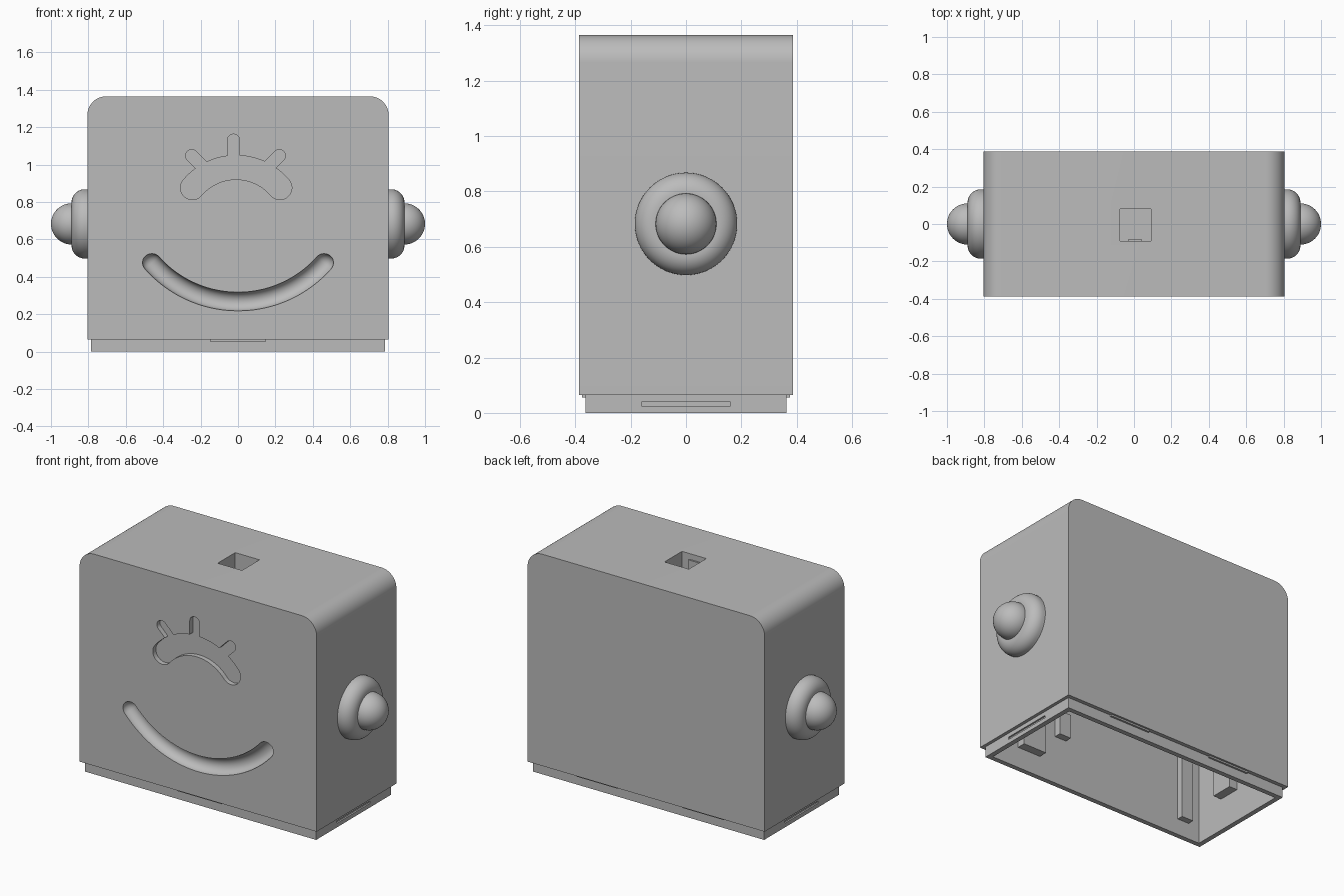
import bpy, bmesh
from math import sin, cos, pi, atan2

cube = bpy.data.objects.get("Cube")
if cube:
    bpy.data.objects.remove(cube, do_unlink=True)

grey = bpy.data.materials.new("plain grey")
grey.use_nodes = True
grey.diffuse_color = (0.5, 0.5, 0.5, 1)
grey.node_tree.nodes["Principled BSDF"].inputs["Base Color"].default_value = (0.5, 0.5, 0.5, 1)


def loft(name, rings):
    """Closed solid skinned through equal-length rings, capped at both ends."""
    bm = bmesh.new()
    loops = [[bm.verts.new(p) for p in ring] for ring in rings]
    n = len(loops[0])
    for a, b in zip(loops, loops[1:]):
        for i in range(n):
            j = (i + 1) % n
            bm.faces.new((a[i], a[j], b[j], b[i]))
    bm.faces.new(loops[0])
    bm.faces.new(loops[-1])
    bmesh.ops.recalc_face_normals(bm, faces=bm.faces)
    mesh = bpy.data.meshes.new(name)
    bm.to_mesh(mesh)
    bm.free()
    mesh.materials.append(grey)
    obj = bpy.data.objects.new(name, mesh)
    bpy.context.collection.objects.link(obj)
    return obj


def prism(name, outline, y0, y1):
    return loft(name, [[(x, y, z) for x, z in outline] for y in (y0, y1)])


def box(name, x0, x1, y0, y1, z0, z1):
    return prism(name, [(x0, z0), (x1, z0), (x1, z1), (x0, z1)], y0, y1)


def arc(cx, cz, r, a0, a1, steps=16):
    return [(cx + r * cos(a0 + (a1 - a0) * i / steps),
             cz + r * sin(a0 + (a1 - a0) * i / steps)) for i in range(steps + 1)]


def capsule(name, start, end, r):
    a = atan2(end[1] - start[1], end[0] - start[0])
    outline = arc(*end, r, a - pi / 2, a + pi / 2) + arc(*start, r, a + pi / 2, a + 3 * pi / 2)
    return prism(name, outline, -0.5, EYE_FLOOR)


def cut(obj, cutters):
    for c in cutters:
        mod = obj.modifiers.new("cut", 'BOOLEAN')
        mod.operation, mod.solver, mod.object = 'DIFFERENCE', 'EXACT', c
    bpy.context.view_layer.update()
    graph = bpy.context.evaluated_depsgraph_get()
    mesh = bpy.data.meshes.new_from_object(obj.evaluated_get(graph))
    obj.modifiers.clear()
    obj.data = mesh


def smooth(obj):
    bpy.ops.object.select_all(action='DESELECT')
    obj.select_set(True)
    bpy.context.view_layer.objects.active = obj
    bpy.ops.object.shade_smooth_by_angle(angle=0.6)


W, D, H, BASE = 0.805, 0.387, 1.365, 0.065
EYE_FLOOR = -D + 0.03

# Hollow housing with rounded top corners, and the stepped lip below it
R = 0.1
outline = [(-W, BASE), (W, BASE)] + arc(W - R, H - R, R, 0, pi / 2) + arc(R - W, H - R, R, pi / 2, pi)
body = prism("housing", outline, -D, D)
lip = box("base_lip", -0.785, 0.785, -0.363, 0.363, 0, BASE)
cavity = box("cavity_cutter", -0.755, 0.755, -0.333, 0.333, -0.1, 1.3)

# Smile groove: a round tube along an arc with hemispherical ends
MR, MT, MS = 0.615, 0.845, 0.05
stations = [(-MT - MS * cos(a) / MR, MS * sin(a)) for a in [0.05 + i * 0.19 for i in range(8)]]
stations += [(MT * i / 20, MS) for i in range(-20, 21)]
stations += [(-t, r) for t, r in reversed(stations[:8])]
rings = []
for t, r in stations:
    ring = []
    for i in range(32):
        a = 2 * pi * (i + 0.5) / 32
        rad = MR + r * cos(a)
        ring.append((rad * sin(t), -D + r * sin(a), 0.883 - rad * cos(t)))
    rings.append(ring)
smile = loft("smile_cutter", rings)

# Closed eye: crescent recess with three lashes
EX, EZ, ER, EB, SPAN = -0.01, 0.679, 0.306, 0.064, 0.87
lo, hi = pi / 2 - SPAN, pi / 2 + SPAN
right = (EX + ER * cos(lo), EZ + ER * sin(lo))
left = (EX + ER * cos(hi), EZ + ER * sin(hi))
crescent = (arc(EX, EZ, ER + EB, lo, hi, 32) + arc(*left, EB, hi, hi + pi)[1:-1]
            + arc(EX, EZ, ER - EB, hi, lo, 32) + arc(*right, EB, lo - pi, lo)[1:-1])
eye = [prism("eye_cutter", crescent, -0.5, EYE_FLOOR)]
for tip, root in (((-0.247, 1.047), (-0.16, 0.96)),
                  ((-0.024, 1.13), (-0.024, 1.0)),
                  ((0.221, 1.047), (0.134, 0.96))):
    eye.append(capsule("lash_cutter", root, tip, 0.033))

# Square socket sunk into the top, with its key plate
hole = box("socket_cutter", -0.075, 0.09, -0.09, 0.08, 1.15, 1.5)
socket = box("socket_box", -0.1, 0.115, -0.115, 0.105, 1.12, 1.3)
box("socket_key", -0.03, 0.04, -0.09, -0.08, 1.15, 1.33)

# Shallow slots in the ends of the lip
slots = [box("slot_cutter", min(s * 0.775, s * 0.9), max(s * 0.775, s * 0.9),
             -0.16, 0.16, 0.025, 0.04) for s in (-1, 1)]

cut(body, [cavity, smile, hole] + eye)
cut(lip, [cavity] + slots)
cut(socket, [hole])
smooth(body)
for c in [cavity, smile, hole] + eye + slots:
    bpy.data.objects.remove(c, do_unlink=True)

# Snap ribs on the front and back of the lip
box("front_rib", -0.15, 0.15, -0.375, -0.36, 0.055, BASE)
for side, x in (("left", 0.34), ("right", -0.38)):
    box(side + "_back_rib", x - 0.14, x + 0.14, 0.36, 0.375, 0.055, BASE)

# Mounting posts inside
box("tall_post", -0.68, -0.6, -0.335, -0.295, 0.1, 1.3)
box("wide_block", 0.41, 0.57, -0.335, -0.28, 0.13, 0.3)
box("small_block", 0.22, 0.3, -0.335, -0.29, 0.3, 0.45)
box("end_block", -0.756, -0.7, -0.14, 0.0, 0.2, 0.36)

# Ears: domed ring and ball on each side
EARZ = 0.683
for side, s in (("left", 1), ("right", -1)):
    profile = [(0.8, 0.185)] + [(0.82 + 0.07 * sin(a), 0.115 + 0.07 * cos(a))
                                for a in [pi / 2 * i / 12 for i in range(13)]]
    ring = loft(side + "_ear_ring", [[(s * x, r * cos(2 * pi * i / 64), EARZ + r * sin(2 * pi * i / 64))
                                      for i in range(64)] for x, r in profile])
    smooth(ring)
    bpy.ops.mesh.primitive_uv_sphere_add(segments=48, ring_count=24, radius=0.11,
                                         location=(s * 0.89, 0, EARZ), rotation=(0, pi / 2, 0))
    ball = bpy.context.object
    ball.name = side + "_ear_ball"
    ball.data.materials.append(grey)
    smooth(ball)
